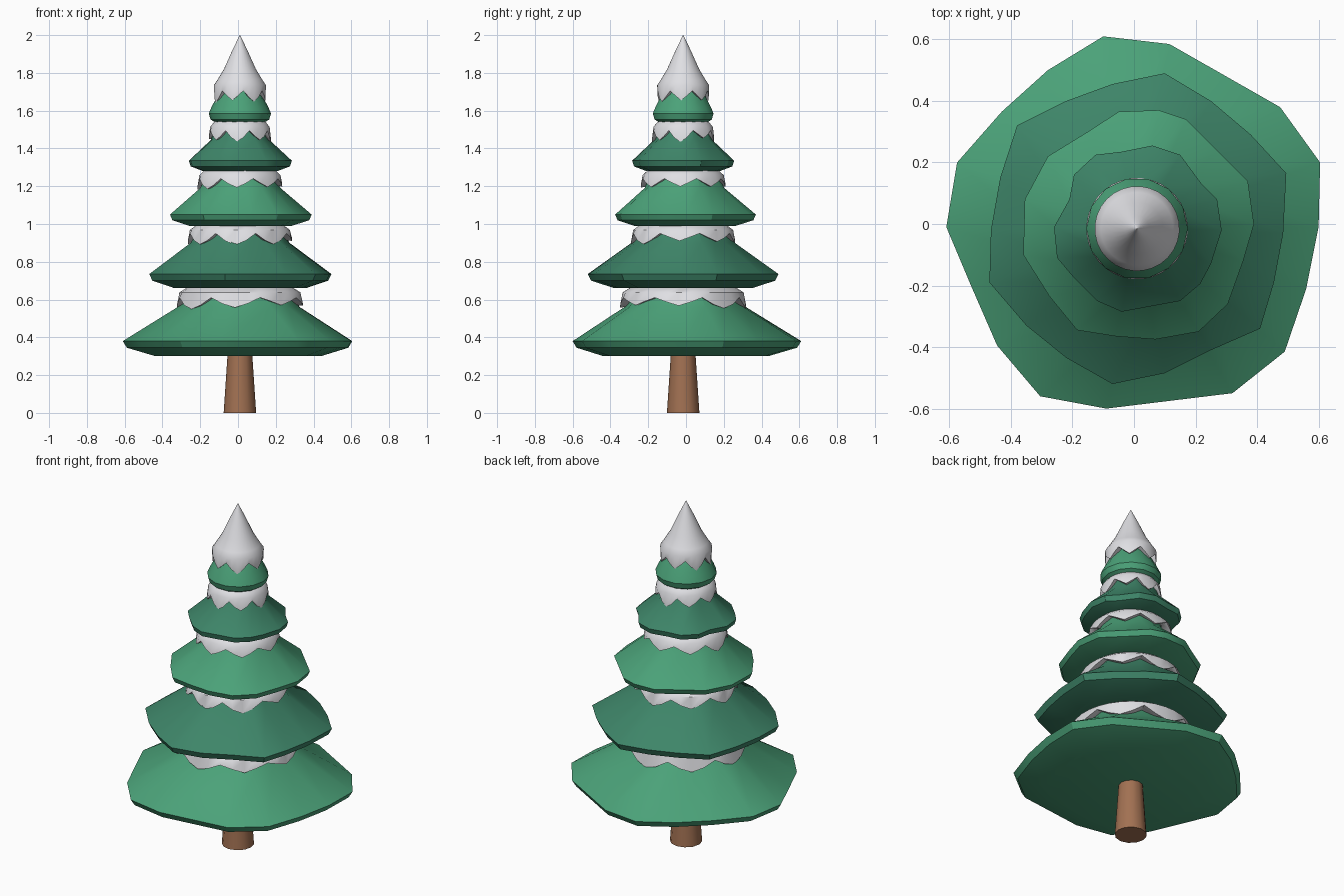
import bpy, math, random

if "Cube" in bpy.data.objects:
    bpy.data.objects.remove(bpy.data.objects["Cube"])
random.seed(4)
CX, CY = 0.01, -0.015          # trunk axis


def mat(name, c):
    m = bpy.data.materials.new(name)
    m.diffuse_color = (*c, 1)
    m.use_nodes = True
    m.node_tree.nodes["Principled BSDF"].inputs["Base Color"].default_value = m.diffuse_color
    return m


LIGHT = mat("light green", (0.07, 0.36, 0.19))
DARK = mat("dark green", (0.048, 0.235, 0.14))
SNOW = mat("snow white", (0.74, 0.74, 0.77))
BARK = mat("bark brown", (0.36, 0.165, 0.085))


def loft(name, rings, material, angle=30, closed=False):
    """Skin a stack of equal-count rings; cap the ends or close the loop."""
    n = len(rings[0])
    verts = [p for r in rings for p in r]
    faces = []
    for k in range(len(rings) if closed else len(rings) - 1):
        a, b = k * n, ((k + 1) % len(rings)) * n
        for i in range(n):
            j = (i + 1) % n
            faces.append((a + i, a + j, b + j, b + i))
    if not closed:
        faces.append(tuple(range(n - 1, -1, -1)))
        faces.append(tuple(range(len(verts) - n, len(verts))))
    me = bpy.data.meshes.new(name)
    me.from_pydata(verts, [], faces)
    me.materials.append(material)
    ob = bpy.data.objects.new(name, me)
    bpy.context.collection.objects.link(ob)
    bpy.ops.object.select_all(action='DESELECT')
    ob.select_set(True)
    bpy.context.view_layer.objects.active = ob
    bpy.ops.object.shade_smooth_by_angle(angle=math.radians(angle))
    return ob


def circle(r, n):
    return [(CX + r * math.cos(2 * math.pi * i / n), CY + r * math.sin(2 * math.pi * i / n))
            for i in range(n)]


def scaled(outline, s, z):
    return [(CX + (x - CX) * s, CY + (y - CY) * s, z) for x, y in outline]


# trunk
loft("trunk", [scaled(circle(1, 12), 0.086, 0), scaled(circle(1, 12), 0.062, 0.36)], BARK)

# hand-cut rim outlines of the four big branch tiers
O1 = [(-.10, .61), (.115, .585), (.475, .38), (.605, .2), (.60, -.01), (.56, -.21),
      (.49, -.415), (.32, -.55), (-.09, -.60), (-.305, -.56), (-.445, -.395), (-.53, -.2),
      (-.61, -.01), (-.575, .2), (-.43, .365), (-.28, .5)]
O2 = [(-.38, .32), (-.22, .4), (-.07, .455), (.10, .49), (.25, .40), (.38, .29),
      (.495, .165), (.485, -.03), (.455, -.19), (.41, -.34), (.25, -.41), (.1, -.485),
      (-.07, -.52), (-.22, -.435), (-.35, -.33), (-.47, -.19), (-.465, -.02), (-.435, .15)]
O3 = [(-.05, .365), (.08, .37), (.17, .34), (.27, .24), (.37, .14), (.39, 0),
      (.355, -.12), (.305, -.26), (.21, -.35), (.07, -.375), (-.06, -.365), (-.185, -.345),
      (-.275, -.235), (-.36, -.1), (-.355, .08), (-.28, .22), (-.15, .3)]
O4 = [(.06, .255), (.15, .225), (.22, .13), (.27, .08), (.285, -.02), (.25, -.13),
      (.215, -.195), (.15, -.25), (-.04, -.285), (-.12, -.25), (-.195, -.175), (-.25, -.11),
      (-.26, -.01), (-.21, .08), (-.195, .16), (-.125, .225), (-.04, .235)]


def snow_ring(name, profile, inner, z0, notch, lobes=8):
    """Snow collar with a scalloped lower edge; profile = (radius, z) above the edge."""
    n = lobes * 4
    wave = [1.0, 0.4, 0.0, 0.4]
    jit = [random.uniform(-0.012, 0.012) for _ in range(lobes)]
    unit = []
    for i in range(n):
        a = 2 * math.pi * (i + 1.6) / n + jit[i // 4]
        unit.append((math.cos(a), math.sin(a)))
    drop = [z0 + notch * wave[i % 4] + jit[i // 4] * (i % 4 != 0) for i in range(n)]

    def ring(r, z=None, dz=0):
        return [(CX + r * u, CY + r * v, z if z is not None else drop[i] + dz)
                for i, (u, v) in enumerate(unit)]
    rings = [ring(inner, dz=0.006), ring(profile[0][0])] + [ring(r, z) for r, z in profile[1:]]
    return loft(name, rings, SNOW, 40)


# branch tiers: outline, bottom, lip, rim, snow edge, underside of next tier, snow radius
tiers = [(O1, .30, .345, .38, .56, .66, .335), (O2, .66, .70, .735, .90, .99, .277),
         (O3, .99, 1.02, 1.05, 1.19, 1.28, .225), (O4, 1.28, 1.305, 1.335, 1.445, 1.535, .165)]
for k, (out, zb, zl, zr, zs, zt, rs) in enumerate(tiers):
    out = sorted(out, key=lambda p: math.atan2(p[1] - CY, p[0] - CX))
    mean = sum(math.hypot(x - CX, y - CY) for x, y in out) / len(out)
    s = (rs - 0.012) / mean
    loft(f"branch_tier_{k + 1}",
         [scaled(out, .72, zb), scaled(out, .965, zl), scaled(out, 1, zr),
          scaled(out, s, zs), scaled(out, s * .72, zt + .03)],
         DARK if k % 2 else LIGHT)
    snow_ring(f"snow_collar_{k + 1}",
              [(rs, 0), (rs * .96, zt - .022), (rs * .84, zt + .003), (rs * .6, zt + .03)],
              rs * .82, zs, .05)

# top tier and its snow cap
C = circle(1, 14)
loft("branch_tier_5", [scaled(C, .125, 1.535), scaled(C, .155, 1.553), scaled(C, .165, 1.585),
                       scaled(C, .15, 1.62), scaled(C, .118, 1.68), scaled(C, .07, 1.76)], LIGHT)
snow_ring("snow_cap", [(.136, 0), (.138, 1.735), (.118, 1.765), (.085, 1.82), (.04, 1.92),
                       (.001, 2.0)], .10, 1.645, .06, 7)
